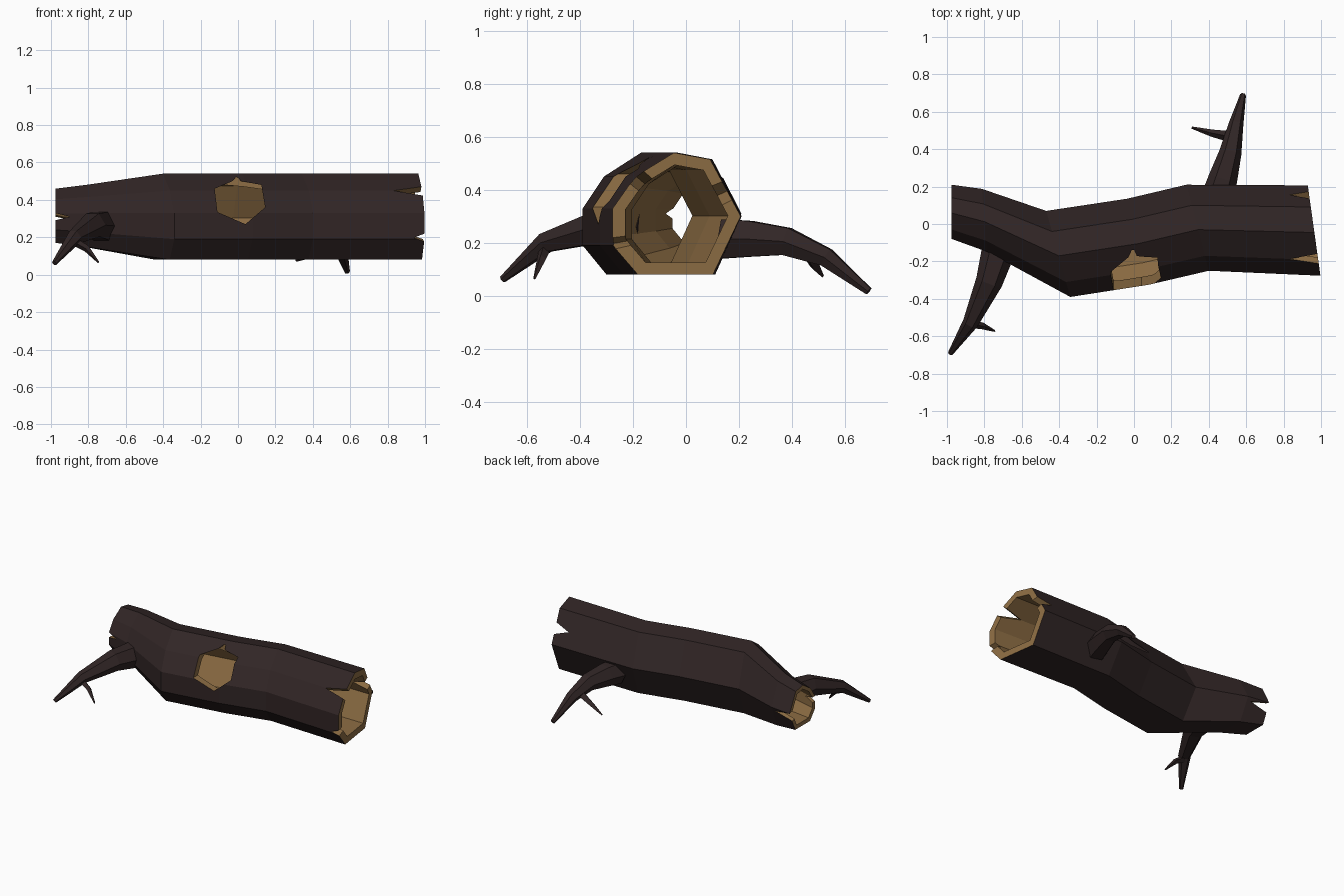
import bpy, bmesh, math
from mathutils import Vector

if "Cube" in bpy.data.objects:
    bpy.data.objects.remove(bpy.data.objects["Cube"])


def material(name, rgb):
    m = bpy.data.materials.new(name)
    m.diffuse_color = (*rgb, 1)
    m.use_nodes = True
    m.node_tree.nodes["Principled BSDF"].inputs["Base Color"].default_value = m.diffuse_color
    return m


BARK = material("dark bark", (0.030, 0.0185, 0.0185))
WOOD = material("tan wood", (0.27, 0.155, 0.058))


def make(name, bm, mats):
    bmesh.ops.recalc_face_normals(bm, faces=bm.faces)
    me = bpy.data.meshes.new(name)
    bm.to_mesh(me)
    bm.free()
    for m in mats:
        me.materials.append(m)
    ob = bpy.data.objects.new(name, me)
    bpy.context.collection.objects.link(ob)
    return ob


def bridge(bm, a, b, mat=0):
    n = len(a)
    for i in range(n):
        j = (i + 1) % n
        bm.faces.new((a[i], a[j], b[j], b[i])).material_index = mat


# Hollow trunk: uneven octagon section (y, z about the axis) swept along a bent path
SECTION = [(-0.23, 0.02), (-0.23, -0.12), (-0.14, -0.23), (0.13, -0.23),
           (0.23, -0.01), (0.12, 0.205), (-0.01, 0.23), (-0.15, 0.14)]
# x, y, z, scale, slant of the ring (dx per dy)
PATH = [(-0.975, 0.065, 0.315, 0.63, 0.0), (-0.80, 0.02, 0.314, 0.73, -0.08),
        (-0.405, -0.16, 0.31, 1.0, -0.28), (0.02, -0.095, 0.31, 1.0, -0.25),
        (0.34, -0.02, 0.31, 1.0, -0.26), (0.963, -0.035, 0.31, 1.05, -0.14)]


def trunk():
    bm = bmesh.new()
    shells = []
    for thin in (1.0, 0.8):
        rings = []
        for x, y, z, s, slant in PATH:
            k = s * thin
            zs = min(s, 1.0) * thin
            rings.append([bm.verts.new((x + slant * a * k, y + a * k, z + b * zs))
                          for a, b in SECTION])
        for a, b in zip(rings, rings[1:]):
            bridge(bm, a, b, 0 if thin == 1 else 1)
        shells.append(rings)
    for end in (0, -1):
        bridge(bm, shells[0][end], shells[1][end], 1)
    return make("hollow_trunk", bm, [BARK, WOOD])


def cutter(name, pts, depth):
    """Prism from a polygon and an extrusion vector."""
    bm = bmesh.new()
    a = [bm.verts.new(p) for p in pts]
    b = [bm.verts.new(Vector(p) + Vector(depth)) for p in pts]
    bm.faces.new(a)
    bm.faces.new(b)
    bridge(bm, a, b)
    ob = make(name, bm, [WOOD])
    ob.hide_render = True
    return ob


def split(name, tip, end_x, width, angle):
    """Wedge split into a log end; angle is the outward direction in the yz plane."""
    out = Vector((0, math.cos(angle), math.sin(angle)))
    side = Vector((0, -out.z, out.y)) * width
    tip = Vector(tip) - out * 0.09
    far = Vector((end_x, tip.y, tip.z))
    return cutter(name, [tip, far + side, far - side], out * 0.25)


log = trunk()
hole = [(-0.125, 0.46), (-0.03, 0.50), (-0.005, 0.53), (0.015, 0.50), (0.125, 0.48),
        (0.145, 0.36), (0.04, 0.27), (-0.11, 0.335)]
cuts = [
    cutter("knot_hole_cutter", [(x, -0.6, z) for x, z in hole], (0, 0.46, 0)),
    split("split_front", (0.83, -0.20, 0.46), 1.03, 0.045, math.radians(140)),
    split("split_low", (0.94, -0.26, 0.20), 1.03, 0.035, math.radians(190)),
    split("split_back", (0.83, 0.165, 0.40), 0.98, 0.055, math.radians(25)),
    split("split_left_back", (-0.84, 0.19, 0.28), -1.0, 0.04, math.radians(-15)),
    split("split_left_front", (-0.90, -0.10, 0.31), -1.0, 0.025, math.radians(180)),
]
for c in cuts:
    mod = log.modifiers.new(c.name, "BOOLEAN")
    mod.object = c
    mod.operation = "DIFFERENCE"
    mod.solver = "EXACT"
    mod.material_mode = "TRANSFER"

# Bake the cuts and drop the cutters
deps = bpy.context.evaluated_depsgraph_get()
baked = bpy.data.meshes.new_from_object(log.evaluated_get(deps))
log.modifiers.clear()
log.data = baked
for c in cuts:
    bpy.data.objects.remove(c)


def branch(name, pts, sides=6):
    """Tapered limb through (x, y, z, radius) points."""
    bm = bmesh.new()
    P = [Vector(p[:3]) for p in pts]
    rings = []
    for i, p in enumerate(P):
        t = (P[min(i + 1, len(P) - 1)] - P[max(i - 1, 0)]).normalized()
        u = t.cross(Vector((0, 0, 1))).normalized()
        v = u.cross(t)
        r = pts[i][3]
        rings.append([bm.verts.new(p + r * (u * math.cos(a) + v * math.sin(a)))
                      for a in (2 * math.pi * k / sides for k in range(sides))])
    for a, b in zip(rings, rings[1:]):
        bridge(bm, a, b)
    bm.faces.new(rings[0])
    bm.faces.new(rings[-1])
    return make(name, bm, [BARK])


# Side branches with one twig each
branch("front_branch", [(-0.73, -0.16, 0.26, 0.088), (-0.775, -0.31, 0.265, 0.072),
                        (-0.875, -0.53, 0.20, 0.042), (-0.982, -0.692, 0.062, 0.014)])
branch("front_twig", [(-0.89, -0.53, 0.185, 0.024), (-0.81, -0.545, 0.14, 0.018),
                      (-0.745, -0.572, 0.065, 0.005)], 4)
branch("back_branch", [(0.445, 0.145, 0.215, 0.085), (0.475, 0.24, 0.215, 0.078),
                       (0.515, 0.38, 0.205, 0.06), (0.545, 0.53, 0.145, 0.04),
                       (0.583, 0.69, 0.017, 0.016)])
branch("back_twig", [(0.50, 0.47, 0.15, 0.028), (0.42, 0.485, 0.115, 0.02),
                     (0.31, 0.515, 0.075, 0.006)], 4)
